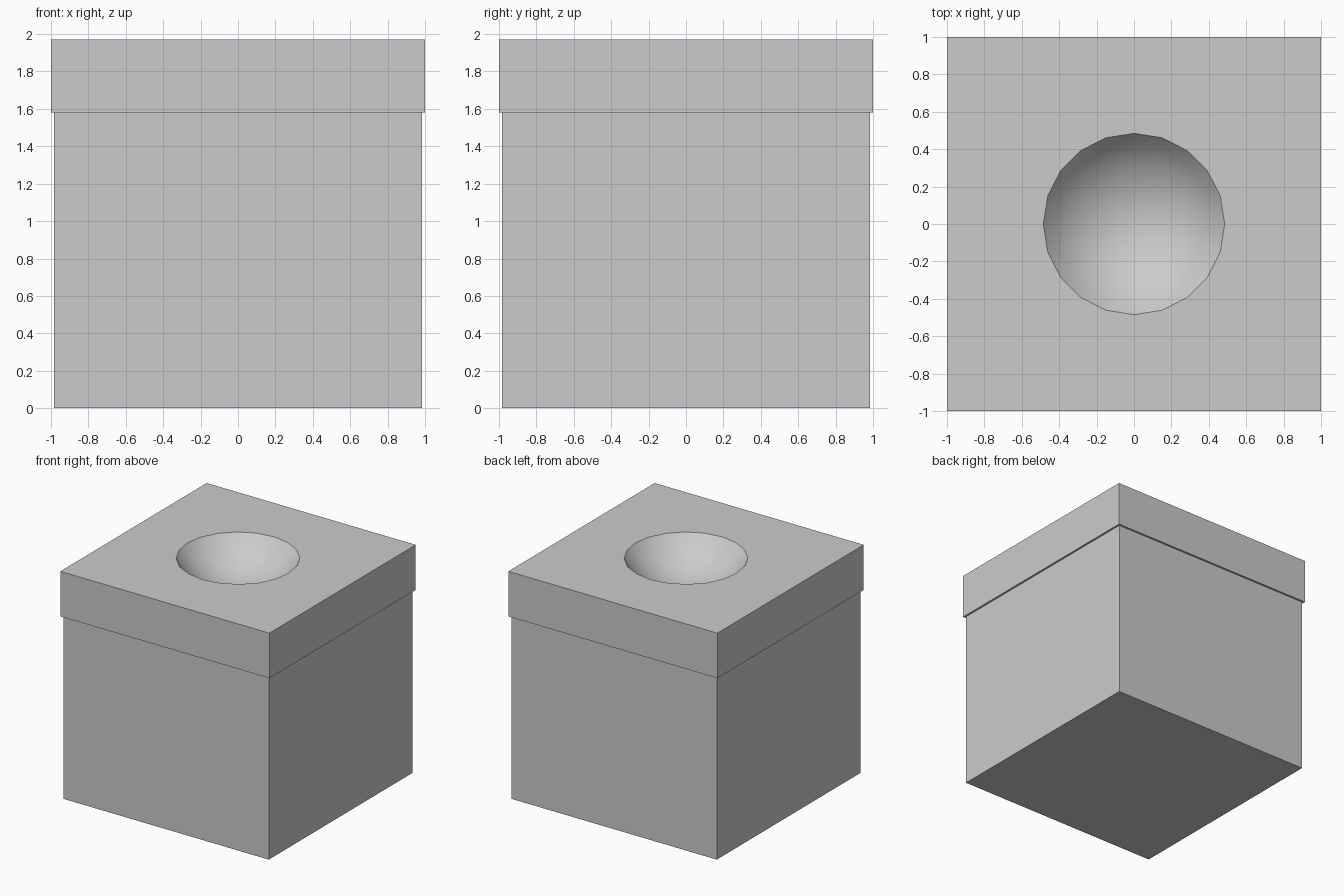
import bpy, bmesh, math

if "Cube" in bpy.data.objects:
    bpy.data.objects.remove(bpy.data.objects["Cube"])

BODY, LID = 0.983, 1.0            # half widths
SEAM, TOP = 1.58, 1.97            # heights
RIM, DEPTH, SIDES, RINGS = 0.485, 0.25, 20, 6


def finish(bm, name):
    bmesh.ops.recalc_face_normals(bm, faces=bm.faces[:])
    mesh = bpy.data.meshes.new(name)
    bm.to_mesh(mesh)
    bm.free()
    obj = bpy.data.objects.new(name, mesh)
    bpy.context.collection.objects.link(obj)
    return obj


def box(half, z0, z1):
    bm = bmesh.new()
    bmesh.ops.create_cube(bm, size=1)
    for v in bm.verts:
        v.co = (v.co.x * 2 * half, v.co.y * 2 * half, z0 if v.co.z < 0 else z1)
    return bm


# Plain box body
finish(box(BODY, 0, SEAM), "box_body")

# Lid with a shallow round dish sunk into its top
bm = box(LID, SEAM, TOP)
top = max(bm.faces, key=lambda f: f.calc_center_median().z)
outline = list(top.edges)
bmesh.ops.delete(bm, geom=[top], context='FACES_ONLY')

# Dish: rings along a spherical cap arc
radius = (RIM ** 2 + DEPTH ** 2) / (2 * DEPTH)
half_angle = math.asin(RIM / radius)
rings = []
for i in range(RINGS):
    a = half_angle * (1 - i / RINGS)
    r, z = radius * math.sin(a), TOP - DEPTH + radius * (1 - math.cos(a))
    rings.append([bm.verts.new((r * math.cos(math.tau * k / SIDES),
                                r * math.sin(math.tau * k / SIDES), z))
                  for k in range(SIDES)])
pole = bm.verts.new((0, 0, TOP - DEPTH))
for k in range(SIDES):
    n = (k + 1) % SIDES
    for a, b in zip(rings, rings[1:]):
        bm.faces.new((a[k], a[n], b[n], b[k])).smooth = True
    bm.faces.new((rings[-1][k], rings[-1][n], pole)).smooth = True

# Flat top between the lid outline and the dish rim
rim = [bm.edges.get((rings[0][k], rings[0][(k + 1) % SIDES])) for k in range(SIDES)]
for e in rim:
    e.smooth = False
bmesh.ops.triangle_fill(bm, use_beauty=True, edges=outline + rim, normal=(0, 0, 1))
finish(bm, "lid")
